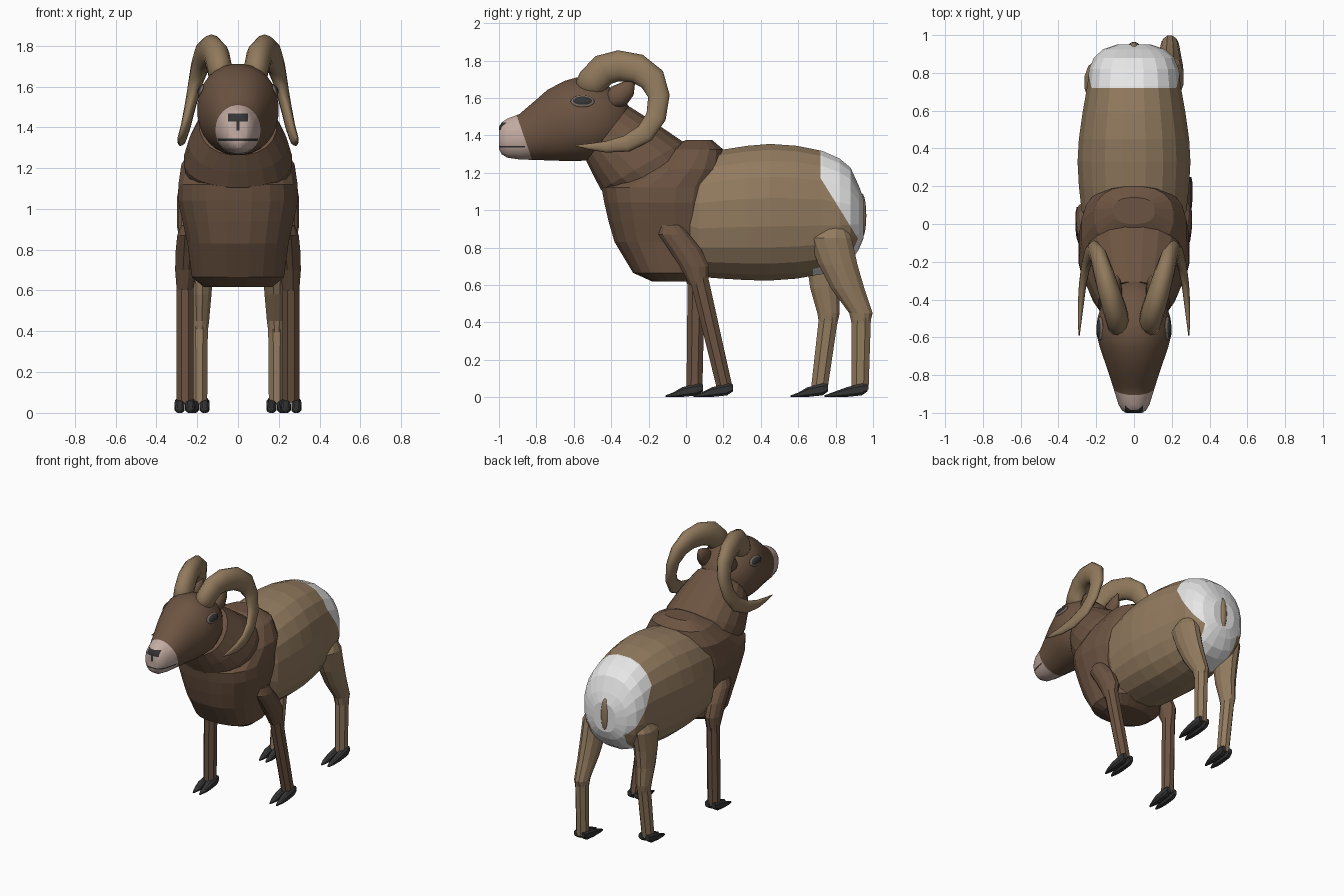
import bpy, bmesh, math
from mathutils import Vector, Matrix

# Colours
def paint(name, r, g, b):
    m = bpy.data.materials.new(name)
    m.diffuse_color = (r, g, b, 1)
    return m

BROWN = paint("dark brown coat", 0.150, 0.088, 0.054)
TAN = paint("tan coat", 0.290, 0.198, 0.115)
WHITE = paint("white rump", 0.83, 0.83, 0.83)
PINK = paint("pale muzzle", 0.56, 0.42, 0.37)
DARK = paint("hoof charcoal", 0.035, 0.035, 0.037)
HORN = paint("horn", 0.285, 0.195, 0.110)
LID = paint("eye rim", 0.20, 0.15, 0.12)


def finish(name, bm, mats, smooth=False, rule=None):
    bmesh.ops.recalc_face_normals(bm, faces=bm.faces[:])
    for f in bm.faces:
        f.smooth = smooth
        if rule:
            f.material_index = rule(f.calc_center_median())
    me = bpy.data.meshes.new(name)
    bm.to_mesh(me)
    bm.free()
    for m in mats:
        me.materials.append(m)
    ob = bpy.data.objects.new(name, me)
    bpy.context.collection.objects.link(ob)
    return ob


def loft(name, rings, mats, n=16, power=2.0, smooth=False, cuts=(), rule=None):
    """Skin rings of (centre, half-axis u, half-axis v); cuts = (point, normal, y limit)."""
    bm = bmesh.new()
    loops = []
    for c, u, v in rings:
        c, u, v = Vector(c), Vector(u), Vector(v)
        loop = []
        for i in range(n):
            a = 2 * math.pi * (i + 0.5) / n
            k, s = math.cos(a), math.sin(a)
            loop.append(bm.verts.new(c + u * math.copysign(abs(k) ** (2 / power), k)
                                     + v * math.copysign(abs(s) ** (2 / power), s)))
        loops.append(loop)
    for a, b in zip(loops, loops[1:]):
        for i in range(n):
            j = (i + 1) % n
            bm.faces.new((a[i], a[j], b[j], b[i]))
    bm.faces.new(loops[0])
    bm.faces.new(loops[-1])
    for co, no, lim in cuts:
        fs = [f for f in bm.faces if min(v.co.y for v in f.verts) < lim]
        geom = list({v for f in fs for v in f.verts}) + list({e for f in fs for e in f.edges}) + fs
        bmesh.ops.bisect_plane(bm, geom=geom, plane_co=co, plane_no=no, dist=1e-5)
    return finish(name, bm, mats, smooth, rule)


def y_rings(rows):      # (y, z low, z high, half width)
    return [((0, y, (a + b) / 2), (w, 0, 0), (0, 0, (b - a) / 2)) for y, a, b, w in rows]


def z_rings(rows):      # (x, y, z, half x, half y)
    return [((x, y, z), (hx, 0, 0), (0, hy, 0)) for x, y, z, hx, hy in rows]


def blob(name, loc, radii, rot_y, mat):
    bm = bmesh.new()
    bmesh.ops.create_uvsphere(bm, u_segments=16, v_segments=10, radius=1)
    m = Matrix.Translation(loc) @ Matrix.Rotation(rot_y, 4, 'Y') @ Matrix.Diagonal((*radii, 1))
    bmesh.ops.transform(bm, matrix=m, verts=bm.verts[:])
    return finish(name, bm, [mat], True)


# Barrel with white rump patch
def rump(c):
    patch = c.y > 0.72 and 0.29 * (c.y - 0.72) + 0.18 * (c.z - 1.17) > 0
    under = abs(c.x) < 0.14 and c.y > 0.68 and c.z < 0.95
    return 1 if patch or under else 0

loft("barrel", y_rings([
    (0.0, 0.70, 1.27, 0.24), (0.07, 0.64, 1.30, 0.28), (0.2, 0.63, 1.328, 0.295),
    (0.33, 0.622, 1.348, 0.302), (0.45, 0.62, 1.358, 0.295), (0.59, 0.63, 1.348, 0.275),
    (0.73, 0.655, 1.32, 0.25), (0.82, 0.68, 1.28, 0.24), (0.88, 0.72, 1.23, 0.215),
    (0.925, 0.79, 1.13, 0.165), (0.95, 0.85, 1.06, 0.09)]),
    [TAN, WHITE], n=20, power=2.35, rule=rump,
    cuts=[((0, 0.72, 0), (0, 1, 0), 9), ((0, 0.72, 1.17), (0, 0.29, 0.18), 9),
          ((0, 0.68, 0), (0, 1, 0), 9), ((0.14, 0, 0), (1, 0, 0), 9), ((-0.14, 0, 0), (1, 0, 0), 9)])
blob("tail", (0, 0.94, 0.97), (0.03, 0.024, 0.12), 0, TAN)

# Chest, built from horizontal slices: (z, y front, y back, half width)
loft("chest", z_rings([(0, (a + b) / 2, z, w, (b - a) / 2) for z, a, b, w in [
    (0.618, -0.18, 0.04, 0.17), (0.665, -0.285, 0.12, 0.228), (0.83, -0.385, 0.16, 0.25),
    (0.94, -0.417, 0.17, 0.275), (1.04, -0.44, 0.18, 0.298), (1.12, -0.455, 0.20, 0.295),
    (1.22, -0.28, 0.215, 0.28), (1.325, -0.12, 0.20, 0.21), (1.375, 0.0, 0.14, 0.11)]]),
    [BROWN], n=20, power=2.5)

# Neck
loft("neck", [((0, -0.13, 1.14), (0.25, 0, 0), (0, 0.2, 0.115)),
              ((0, -0.235, 1.237), (0.268, 0, 0), (0, 0.222, 0.13)),
              ((0, -0.33, 1.325), (0.24, 0, 0), (0, 0.165, 0.145)),
              ((0, -0.42, 1.41), (0.19, 0, 0), (0, 0.115, 0.148))],
     [BROWN], n=20, power=2.2)

# Head with pale muzzle, nose and mouth cut into the surface
def face_colour(c):
    nose = c.y < -0.93 and 1.428 < c.z < 1.468 and abs(c.x) < 0.048
    slit = c.y < -0.96 and 1.385 < c.z < 1.43 and abs(c.x) < 0.008
    mouth = 1.334 < c.z < 1.344 and c.y < -0.86
    if nose or slit or mouth:
        return 2
    return 1 if 0.23 * (c.y + 0.91) + 0.08 * (c.z - 1.52) < 0 else 0

side = (1, 0, 0)
up = (0, 0, 1)
loft("head", y_rings([
    (-0.30, 1.43, 1.55, 0.06), (-0.35, 1.35, 1.61, 0.12), (-0.42, 1.29, 1.67, 0.17),
    (-0.50, 1.265, 1.70, 0.195), (-0.58, 1.262, 1.712, 0.2), (-0.65, 1.262, 1.692, 0.183),
    (-0.74, 1.265, 1.645, 0.152), (-0.82, 1.268, 1.575, 0.125), (-0.89, 1.27, 1.515, 0.103),
    (-0.955, 1.28, 1.49, 0.083), (-0.985, 1.298, 1.47, 0.065), (-1.0, 1.325, 1.445, 0.045)]),
    [BROWN, PINK, DARK], n=28, power=2.1, smooth=True, rule=face_colour,
    cuts=[((0, -0.91, 1.52), (0, 0.23, 0.08), -0.7), ((0, -0.86, 0), (0, 1, 0), -0.8)]
    + [((0, 0, z), up, -0.86) for z in (1.334, 1.344)]
    + [((0, 0, z), up, -0.95) for z in (1.385, 1.428, 1.468)]
    + [((x, 0, 0), side, -0.95) for x in (-0.048, -0.008, 0.008, 0.048)])

# Horn path: x, y, z, radius in the curl plane, radius across
HORN_PATH = [
    (0.085, -0.535, 1.62, 0.075, 0.055), (0.09, -0.50, 1.69, 0.082, 0.062),
    (0.105, -0.44, 1.75, 0.085, 0.064), (0.13, -0.36, 1.772, 0.083, 0.062),
    (0.16, -0.26, 1.757, 0.079, 0.055), (0.185, -0.18, 1.70, 0.072, 0.046),
    (0.21, -0.145, 1.61, 0.058, 0.036), (0.235, -0.16, 1.50, 0.054, 0.028),
    (0.255, -0.22, 1.41, 0.052, 0.024), (0.272, -0.32, 1.355, 0.044, 0.02),
    (0.282, -0.43, 1.338, 0.03, 0.016), (0.288, -0.52, 1.34, 0.016, 0.01),
    (0.29, -0.59, 1.345, 0.003, 0.003)]

for s, label in ((1, "right"), (-1, "left")):
    rings = []
    for i, (x, y, z, r, rx) in enumerate(HORN_PATH):
        p, q = HORN_PATH[max(i - 1, 0)], HORN_PATH[min(i + 1, len(HORN_PATH) - 1)]
        t = Vector((0, q[1] - p[1], q[2] - p[2])).normalized()
        rings.append(((s * x, y, z), (s * rx, 0, 0), (0, -t.z * r, t.y * r)))
    loft(label + "_horn", rings, [HORN], n=14, smooth=True)

    # Ears, with a dark inner plate
    loft(label + "_ear", [((s * 0.10, -0.43, 1.56), (0.03, 0, 0), (0, 0.02, -0.02)),
                          ((s * 0.10, -0.36, 1.61), (0.038, 0, 0), (0, 0.04, -0.05)),
                          ((s * 0.095, -0.31, 1.65), (0.028, 0, 0), (0, 0.03, -0.035)),
                          ((s * 0.09, -0.275, 1.695), (0.004, 0, 0), (0, 0.004, -0.004))],
         [BROWN], n=10, smooth=True)

    # Eyes
    tilt = -s * math.radians(23)
    blob(label + "_eye_rim", (s * 0.179, -0.553, 1.582), (0.012, 0.064, 0.034), tilt, LID)
    blob(label + "_eye", (s * 0.181, -0.553, 1.583), (0.016, 0.054, 0.026), tilt, DARK)


# Legs: upper rows and lower rows of (y, z, half x, half y), then hoof front and back
def leg(name, x, mat, upper, lower, hoof):
    s = math.copysign(1, x)
    loft(name + "_upper", z_rings([(x + s * dx, y, z, hx, hy) for dx, y, z, hx, hy in upper]),
         [mat], n=12)
    loft(name + "_lower", z_rings([(x, y, z, hx, hy) for y, z, hx, hy in lower]), [mat], n=8)
    y0, y1 = hoof
    for side_name, d in (("inner", -0.026), ("outer", 0.026)):
        c = x + s * d
        loft(name + "_hoof_" + side_name,
             [((c, y, (a + b) / 2), (w, 0, 0), (0, 0, (b - a) / 2)) for y, a, b, w in [
                 (y1, 0.03, 0.07, 0.018), (y1 - 0.03, 0.008, 0.075, 0.025),
                 (y1 - 0.11, 0.0, 0.055, 0.026), (y0 + 0.04, 0.0, 0.025, 0.02),
                 (y0, 0.0, 0.01, 0.006)]], [DARK], n=8, power=3)

leg("front_right_leg", 0.26, BROWN,
    [(-0.02, -0.085, 0.92, 0.04, 0.06), (-0.015, -0.065, 0.87, 0.055, 0.085),
     (-0.01, -0.005, 0.79, 0.058, 0.09), (-0.005, 0.045, 0.70, 0.055, 0.082),
     (0, 0.068, 0.60, 0.042, 0.05)],
    [(0.068, 0.64, 0.045, 0.055), (0.207, 0.05, 0.045, 0.046)], (0.04, 0.25))
leg("front_left_leg", -0.26, BROWN,
    [(-0.02, -0.085, 0.92, 0.04, 0.06), (-0.015, -0.065, 0.87, 0.055, 0.085),
     (-0.01, -0.005, 0.79, 0.058, 0.09), (-0.005, 0.04, 0.70, 0.055, 0.08),
     (0, 0.055, 0.60, 0.042, 0.047)],
    [(0.055, 0.64, 0.045, 0.05), (0.045, 0.04, 0.045, 0.046)], (-0.11, 0.09))
leg("hind_right_leg", 0.19, TAN,
    [(0, 0.79, 0.92, 0.04, 0.06), (0, 0.77, 0.85, 0.075, 0.12), (0, 0.812, 0.71, 0.072, 0.108),
     (0, 0.865, 0.58, 0.062, 0.092), (0, 0.935, 0.45, 0.05, 0.065), (0, 0.935, 0.39, 0.042, 0.05)],
    [(0.938, 0.46, 0.046, 0.056), (0.93, 0.04, 0.042, 0.05)], (0.74, 0.97))
leg("hind_left_leg", -0.19, TAN,
    [(0, 0.77, 0.92, 0.04, 0.06), (0, 0.75, 0.85, 0.075, 0.12), (0, 0.74, 0.71, 0.072, 0.098),
     (0, 0.742, 0.58, 0.062, 0.08), (0, 0.762, 0.45, 0.05, 0.062), (0, 0.76, 0.39, 0.042, 0.05)],
    [(0.765, 0.45, 0.046, 0.056), (0.712, 0.04, 0.042, 0.048)], (0.56, 0.76))
